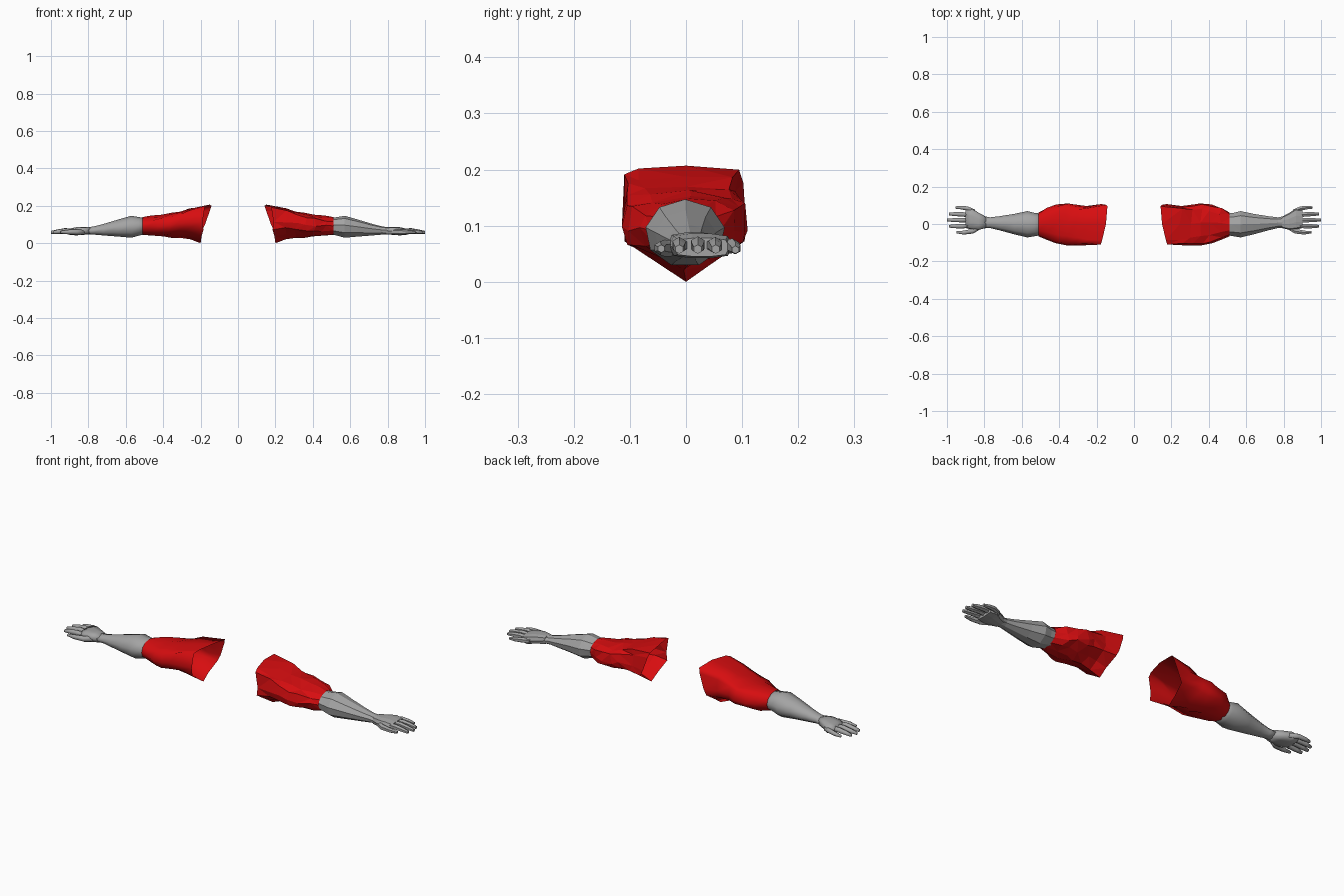
import bpy, bmesh, math, random

if "Cube" in bpy.data.objects:
    bpy.data.objects.remove(bpy.data.objects["Cube"])

random.seed(4)


def material(name, rgb):
    m = bpy.data.materials.new(name)
    m.diffuse_color = (*rgb, 1)
    m.use_nodes = True
    m.node_tree.nodes["Principled BSDF"].inputs["Base Color"].default_value = m.diffuse_color
    return m


RED = material("sleeve red", (0.68, 0.004, 0.005))
GREY = material("skin grey", (0.37, 0.37, 0.37))


def build(name, rings, mat, cap_start, cap_end, side):
    """Skin a list of rings; side -1 gives the smooth mirrored copy."""
    bm = bmesh.new()
    vr = [[bm.verts.new((x * side, y, z)) for x, y, z in r] for r in rings]
    n = len(rings[0])
    for a, b in zip(vr, vr[1:]):
        for i in range(n):
            j = (i + 1) % n
            bm.faces.new((a[i], a[j], b[j], b[i]))
    if cap_start:
        bm.faces.new(vr[0][::-1])
    if cap_end:
        bm.faces.new(vr[-1])
    if side < 0:
        bmesh.ops.reverse_faces(bm, faces=bm.faces[:])
    else:
        # angular facets on the flat-shaded arm
        bmesh.ops.triangulate(bm, faces=bm.faces[:])
    for f in bm.faces:
        f.smooth = side < 0
    me = bpy.data.meshes.new(name)
    bm.to_mesh(me)
    bm.free()
    me.materials.append(mat)
    bpy.context.collection.objects.link(bpy.data.objects.new(name, me))


def pair(name, rings, mat, cap_start=True, cap_end=True):
    build("right_" + name, rings, mat, cap_start, cap_end, 1)
    build("left_" + name, rings, mat, cap_start, cap_end, -1)


def ellipse(n, phase=0.0):
    return [(math.cos(math.tau * (i + phase) / n), math.sin(math.tau * (i + phase) / n))
            for i in range(n)]


def fit(shape, x, y0, y1, z0, z1):
    """Stretch a unit outline to the given y and z limits."""
    cy, cz, ry, rz = (y0 + y1) / 2, (z0 + z1) / 2, (y1 - y0) / 2, (z1 - z0) / 2
    return [(x, cy + u * ry, cz + v * rz) for u, v in shape]


# Sleeve: boxy pointed shoulder opening blending to a round cuff
shoulder = [(.97, 0), (.93, .7), (.86, .93), (0, 1), (-.77, .95), (-1, .85),
            (-1, .1), (-1, -.3), (-.5, -.65), (0, -1), (.4, -.7), (.95, -.3)]
rim_x = [.175, .15, .142, .15, .17, .178, .19, .185, .195, .2, .2, .19]
stations = [(.17, -.11, .11, 0, .207, 0), (.25, -.11, .102, .025, .19, .2),
            (.31, -.11, .106, .034, .175, .35), (.36, -.11, .112, .034, .16, .5),
            (.41, -.103, .11, .036, .153, .7), (.46, -.088, .092, .04, .148, .9),
            (.51, -.066, .062, .045, .14, 1)]
rings = []
for k, (x, y0, y1, z0, z1, t) in enumerate(stations):
    shape = [(a * (1 - t) + c * t, b * (1 - t) + d * t)
             for (a, b), (c, d) in zip(shoulder, ellipse(12))]
    ring = fit(shape, x, y0, y1, z0, z1)
    if k == 0:
        ring = [(rx, y, z) for rx, (_, y, z) in zip(rim_x, ring)]
    elif k < len(stations) - 1:
        # cloth folds
        j = lambda a: random.uniform(-a, a)
        ring = [(px + j(.012), y + j(.006), z + j(.006)) for px, y, z in ring]
    rings.append(ring)
pair("sleeve", rings, RED, cap_start=False, cap_end=False)

# Forearm, widest just below the elbow
arm = [(.49, -.06, .056, .048, .135), (.53, -.066, .06, .038, .14),
       (.57, -.073, .07, .026, .147), (.64, -.056, .055, .033, .127),
       (.72, -.034, .042, .04, .103), (.77, -.022, .036, .045, .09),
       (.81, -.024, .044, .046, .085)]
pair("forearm", [fit(ellipse(9, .25), *s) for s in arm], GREY)

# Palm: flattened box with rounded edges
flat = [(1, 0), (.85, .8), (.3, 1), (-.3, 1), (-.85, .8),
        (-1, 0), (-.85, -.8), (-.3, -1), (.3, -1), (.85, -.8)]
palm = [(.79, -.02, .038, .047, .086), (.83, -.032, .06, .045, .088),
        (.865, -.03, .083, .042, .086), (.9, -.022, .078, .045, .078)]
pair("palm", [fit(flat, *s) for s in palm], GREY)

# Fingers: path points (x, y, z, radius)
fingers = {
    "thumb": [(.82, -.015, .06, .014), (.86, -.038, .06, .015),
              (.91, -.046, .06, .012), (.95, -.044, .059, .007)],
    "index_finger": [(.87, -.008, .064, .013), (.92, -.012, .066, .014),
                     (.96, -.012, .062, .012), (.99, -.012, .058, .008)],
    "middle_finger": [(.87, .02, .064, .013), (.925, .021, .067, .014),
                      (.965, .021, .062, .012), (1.0, .021, .058, .008)],
    "ring_finger": [(.87, .046, .064, .013), (.92, .052, .066, .014),
                    (.96, .053, .062, .012), (.99, .053, .058, .008)],
    "little_finger": [(.85, .066, .062, .013), (.89, .083, .064, .013),
                      (.925, .088, .06, .011), (.955, .088, .057, .007)],
}
for name, path in fingers.items():
    pair(name, [fit(ellipse(6, .5), x, y - r, y + r, z - r, z + r)
                for x, y, z, r in path], GREY)
